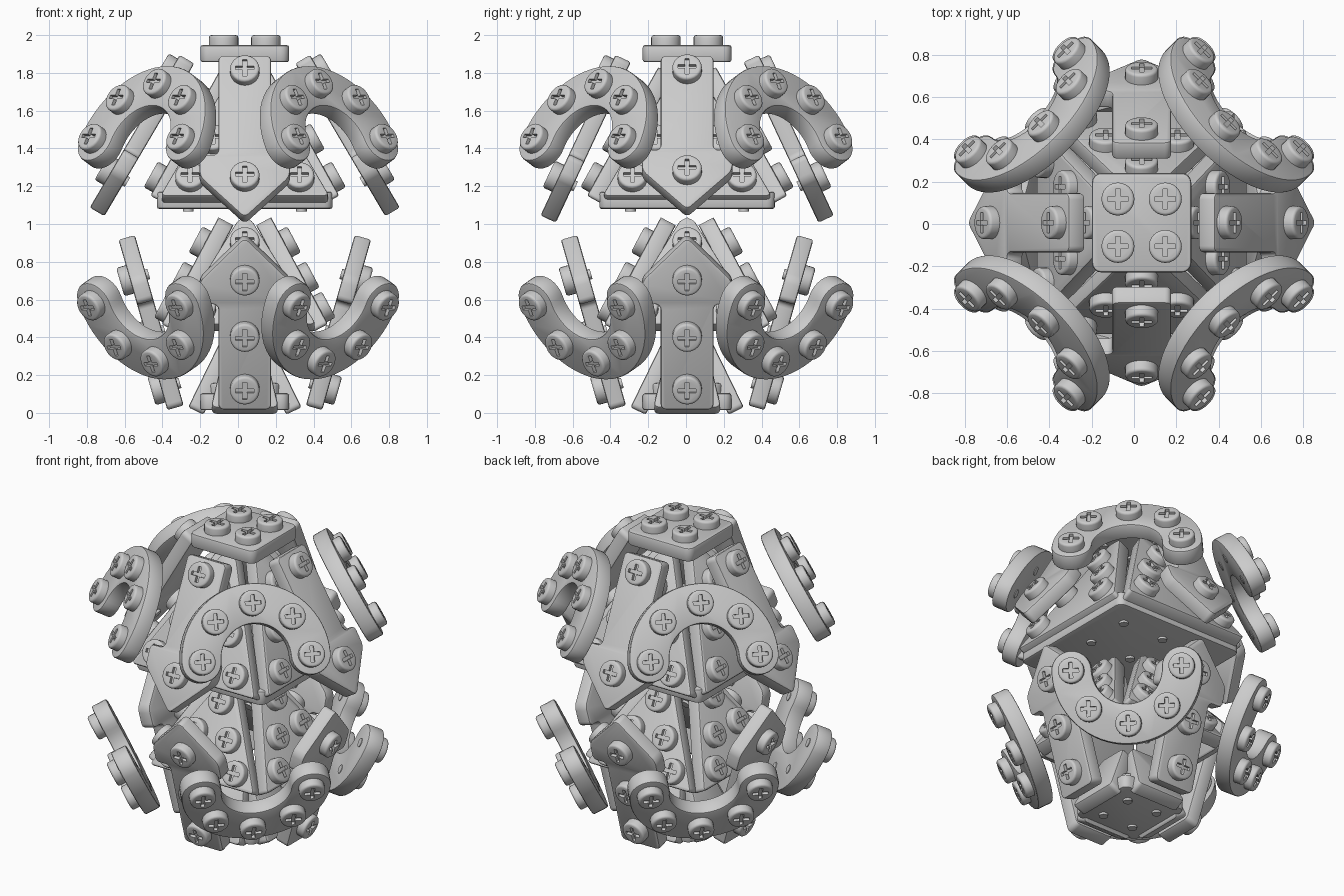
import bpy, bmesh, math
from mathutils import Matrix, Vector

cube = bpy.data.objects.get("Cube")
if cube:
    bpy.data.objects.remove(cube, do_unlink=True)

THICK = 0.09
AXIS = Matrix.Translation((0.036, 0.006, 0))
STAND = Matrix.Identity(4)

grey = bpy.data.materials.new("light_grey")
grey.use_nodes = True
grey.diffuse_color = (0.6, 0.6, 0.6, 1)
grey.node_tree.nodes["Principled BSDF"].inputs["Base Color"].default_value = (0.6, 0.6, 0.6, 1)


def finish(bm, name):
    """Turn a bmesh into smooth-by-angle mesh data."""
    bmesh.ops.recalc_face_normals(bm, faces=bm.faces[:])
    mesh = bpy.data.meshes.new(name)
    bm.to_mesh(mesh)
    bm.free()
    mesh.materials.clear()
    mesh.materials.append(grey)
    mesh.shade_smooth()
    mesh.set_sharp_from_angle(angle=math.radians(35))
    return mesh


def place(name, mesh, matrix):
    ob = bpy.data.objects.new(name, mesh)
    bpy.context.collection.objects.link(ob)
    ob.matrix_world = matrix
    return ob


def plate_mesh(name, outline, corner=0.03, edge=0.012, thick=THICK):
    """Flat plate: outer face on z = 0, rounded corners, softened rims."""
    bm = bmesh.new()
    face = bm.faces.new([bm.verts.new((x, y, 0)) for x, y in outline])
    if face.normal.z < 0:
        face.normal_flip()
    if corner:
        bmesh.ops.bevel(bm, geom=bm.verts[:], offset=corner, segments=4,
                        profile=0.5, affect='VERTICES')
    ext = bmesh.ops.extrude_face_region(bm, geom=bm.faces[:], use_keep_orig=True)
    low = [v for v in ext["geom"] if isinstance(v, bmesh.types.BMVert)]
    bmesh.ops.translate(bm, verts=low, vec=(0, 0, -thick))
    bmesh.ops.recalc_face_normals(bm, faces=bm.faces[:])
    if edge:
        rims = [e for e in bm.edges
                if abs(e.verts[0].co.z - e.verts[1].co.z) < 1e-5]
        bmesh.ops.bevel(bm, geom=rims, offset=edge, segments=2,
                        profile=0.5, affect='EDGES')
    return finish(bm, name)


# Screw: round head with a cross recess, and a shaft
HEAD_R, HEAD_H = 0.078, 0.053


def screw_mesh():
    bm = bmesh.new()
    bmesh.ops.create_cone(bm, cap_ends=True, segments=24, radius1=HEAD_R,
                          radius2=HEAD_R, depth=HEAD_H,
                          matrix=Matrix.Translation((0, 0, HEAD_H / 2)))
    rim = [e for e in bm.edges if all(v.co.z > HEAD_H - 0.001 for v in e.verts)]
    bmesh.ops.bevel(bm, geom=rim, offset=0.014, segments=3, profile=0.5,
                    affect='EDGES')
    head = place("screw_head", finish(bm, "screw_head"), STAND)
    a, b = 0.011, 0.048
    plus = []
    for k in range(4):
        turn = Matrix.Rotation(k * math.pi / 2, 2)
        plus += [turn @ Vector(p) for p in ((b, -a), (b, a), (a, a))]
    cutter = place("cross_cutter", plate_mesh("cross_cutter", plus, 0, 0, 0.04),
                   Matrix.Translation((0, 0, HEAD_H + 0.02)))
    cutter.hide_render = True
    mod = head.modifiers.new("cross", 'BOOLEAN')
    mod.operation, mod.object, mod.solver = 'DIFFERENCE', cutter, 'EXACT'
    deps = bpy.context.evaluated_depsgraph_get()
    cut = bpy.data.meshes.new_from_object(head.evaluated_get(deps))
    bpy.data.objects.remove(head)
    bpy.data.objects.remove(cutter)
    bm = bmesh.new()
    bm.from_mesh(cut)
    for f in bm.faces:
        f.material_index = 0
    length = THICK + 0.014
    bmesh.ops.create_cone(bm, cap_ends=True, segments=12, radius1=0.028,
                          radius2=0.028, depth=length,
                          matrix=Matrix.Translation((0, 0, -length / 2)))
    return finish(bm, "screw")


screw = screw_mesh()


def assemble(name, mesh, matrix, spots):
    """One plate with its screws."""
    place(name, mesh, matrix)
    for x, y in spots:
        place(name + "_screw", screw, matrix @ Matrix.Translation((x, y, 0)))


def ring(name, mesh, spots, r, z, tilts, push=0, start=0, base=AXIS, flip=False):
    """Four copies round the upright axis. They lean inward by the first tilt
    (front, back) or the second (sides); push moves them apart along y."""
    for k in range(4):
        turn = Matrix.Rotation(math.radians(start + 90 * k), 4, 'Z')
        pos = turn @ Vector((0, -r, z))
        if abs(pos.y) > 0.01:
            pos.y += math.copysign(push, pos.y)
        m = (base @ Matrix.Translation(pos) @ turn
             @ Matrix.Rotation(math.radians(90 - tilts[k % 2]), 4, 'X'))
        if flip:
            m = m @ Matrix.Rotation(math.pi, 4, 'Z')
        assemble(f"{name}_{k + 1}", mesh, m, spots)


def square(h):
    return [(-h, -h), (h, -h), (h, h), (-h, h)]


def triangle(base, top, height):
    return [(-base, 0), (base, 0), (top, height), (-top, height)]


# Horizontal square plates: cap, middle deck and foot
small = plate_mesh("small_square", square(0.235), 0.045)
deck = plate_mesh("deck_square", square(0.465), 0.045)
grid = [(0.3 * i, 0.3 * j) for i in (-1, 0, 1) for j in (-1, 0, 1)]
for name, mesh, z, spots in (("top_cap", small, 1.947, square(0.112)),
                             ("middle_deck", deck, 1.17, grid),
                             ("bottom_foot", small, 0.104, square(0.112))):
    assemble(name, mesh, AXIS @ Matrix.Translation((0, 0, z)), spots)

# Arrow shaped outer plates, point down above and point up below
LEN, HEAD, WING, HALF = 0.95, 0.37, 0.24, 0.14
side = [(HALF, 0), (HALF, LEN - HEAD), (WING, LEN - HEAD), (WING, LEN - WING)]
arrow = plate_mesh("arrow_plate", side + [(0, LEN)]
                   + [(-x, y) for x, y in reversed(side)], 0.03)
ring("upper_arrow", arrow, [(0, 0.10), (0, 0.72)], 0.345, 1.895, (25, 30.5),
     push=0.035, flip=True)
ring("lower_arrow", arrow, [(0, 0.12), (0, 0.41), (0, 0.72)], 0.41, 0.015,
     (-16, -16))

# Triangular inner walls of both pyramids
wall = plate_mesh("upper_wall", triangle(0.45, 0.05, 0.78))
ring("upper_wall", wall, [(-0.29, 0.1), (0.29, 0.1), (-0.17, 0.33),
                          (0.17, 0.33), (0, 0.57)], 0.5, 1.15, (29, 29), 0.03)
wall = plate_mesh("lower_wall", triangle(0.38, 0.03, 0.64))
ring("lower_wall", wall, [(-0.23, 0.09), (0.23, 0.09), (-0.12, 0.27),
                          (0.12, 0.27), (0, 0.48)], 0.44, 0.47, (28, 28))

# Short sloping skirts above the foot
skirt = plate_mesh("foot_skirt", triangle(0.18, 0.1, 0.38))
ring("foot_skirt", skirt, [], 0.3, 0.03, (26, 26))

# Half-ring plates on the corners, round at both ends
MID, WIDE = 0.33, 0.12


def sweep(cx, radius, a0, a1, n):
    pts = []
    for i in range(n + 1):
        t = math.radians(a0 + (a1 - a0) * i / n)
        pts.append((cx + radius * math.cos(t), radius * math.sin(t)))
    return pts


outline = (sweep(0, MID + WIDE, 0, 180, 32) + sweep(-MID, WIDE, 180, 360, 14)[1:]
           + sweep(0, MID - WIDE, 180, 0, 24)[1:]
           + sweep(MID, WIDE, 180, 360, 14)[1:-1])
half_ring = plate_mesh("half_ring", outline, 0, 0.01, 0.1)
ring_spots = sweep(0, MID, 0, 180, 4)
ring("upper_half_ring", half_ring, ring_spots, 0.742, 1.442, (28, 28), 0.034,
     45, STAND)
ring("lower_half_ring", half_ring, ring_spots, 0.75, 0.578, (-26, -26), 0.034,
     45, STAND, True)
